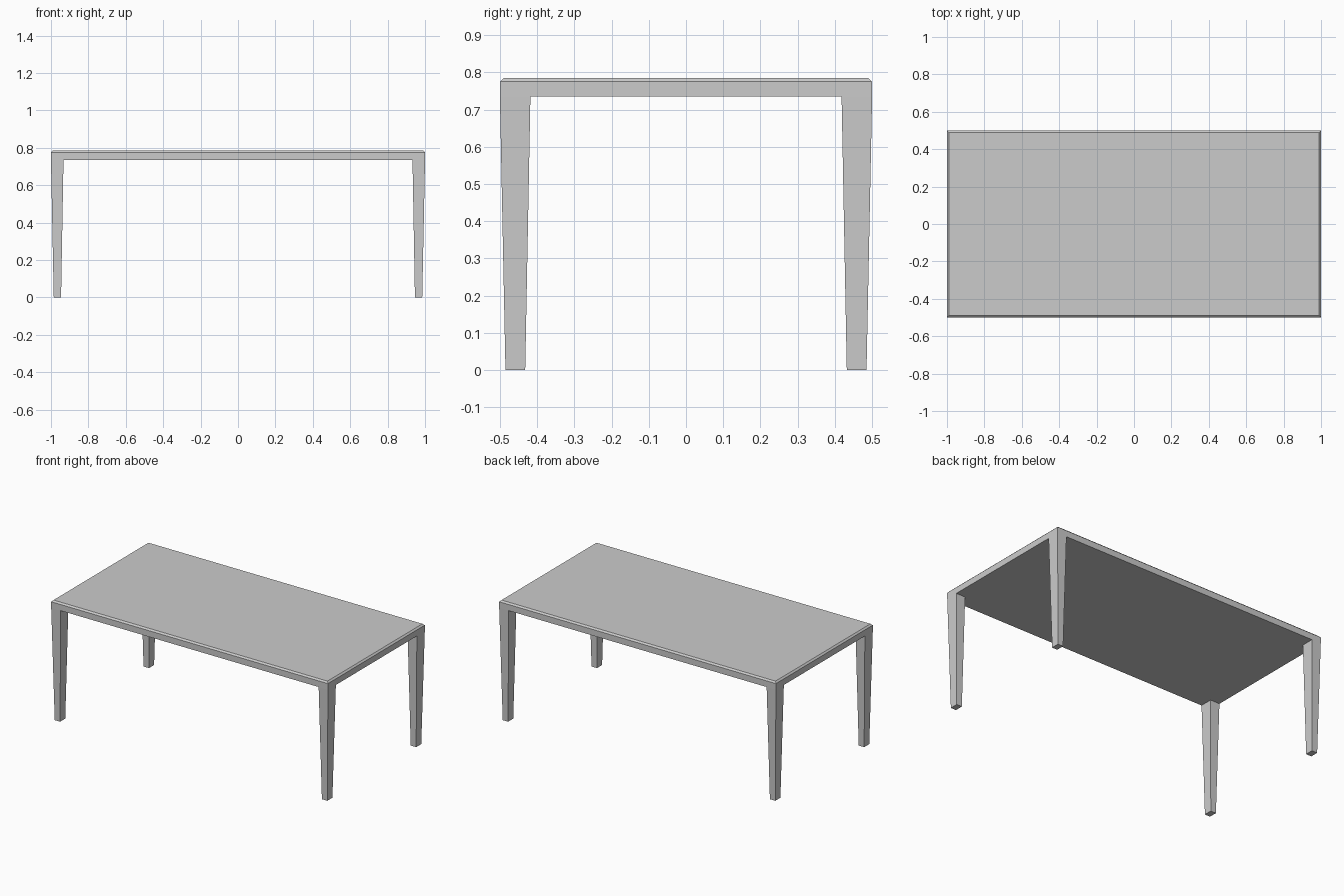
import bpy
import bmesh

cube = bpy.data.objects.get("Cube")
if cube:
    bpy.data.objects.remove(cube, do_unlink=True)

UNDERSIDE, HEIGHT, CHAMFER = 0.735, 0.785, 0.01

grey = bpy.data.materials.new("light_grey")
grey.use_nodes = True
grey.diffuse_color = (0.6, 0.6, 0.6, 1)
grey.node_tree.nodes["Principled BSDF"].inputs["Base Color"].default_value = (0.6, 0.6, 0.6, 1)


def add_object(name, bm):
    bmesh.ops.recalc_face_normals(bm, faces=bm.faces)
    mesh = bpy.data.meshes.new(name)
    bm.to_mesh(mesh)
    bm.free()
    mesh.materials.append(grey)
    obj = bpy.data.objects.new(name, mesh)
    bpy.context.collection.objects.link(obj)
    return obj


# Table top: thin slab with chamfered upper edges
bm = bmesh.new()
bmesh.ops.create_cube(bm, size=1)
for v in bm.verts:
    v.co = (v.co.x * 2, v.co.y, HEIGHT if v.co.z > 0 else UNDERSIDE)
rim = [e for e in bm.edges if all(v.co.z > HEIGHT - CHAMFER for v in e.verts)]
bmesh.ops.bevel(bm, geom=rim, offset=CHAMFER, segments=1, affect='EDGES')
add_object("table_top", bm)


# Legs: tapered posts, flush with the corners at the top
def leg(name, sx, sy):
    bm = bmesh.new()
    bmesh.ops.create_cube(bm, size=1)
    for v in bm.verts:
        top = v.co.z > 0
        xs = (0.933, 1.0) if top else (0.946, 0.985)
        ys = (0.418, 0.5) if top else (0.432, 0.485)
        v.co = (sx * xs[v.co.x > 0], sy * ys[v.co.y > 0], UNDERSIDE if top else 0)
    add_object(name, bm)


for side, sx in (("left", 1), ("right", -1)):
    for end, sy in (("front", -1), ("back", 1)):
        leg(f"{end}_{side}_leg", sx, sy)
